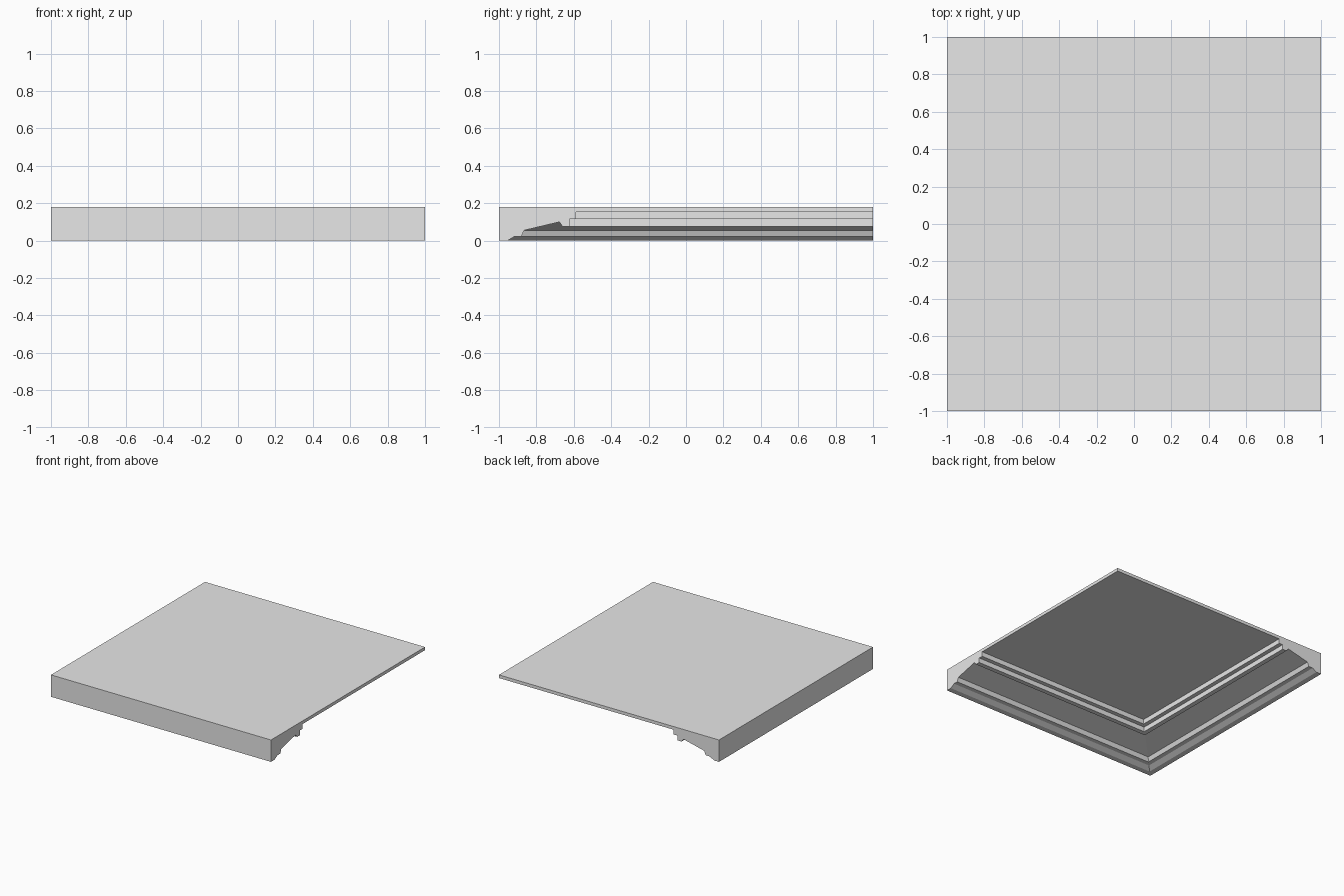
import bpy
import bmesh

cube = bpy.data.objects.get("Cube")
if cube:
    bpy.data.objects.remove(cube, do_unlink=True)

# Single grey finish
grey = bpy.data.materials.new("plain_grey")
grey.use_nodes = True
colour = (0.8, 0.8, 0.8, 1.0)
grey.diffuse_color = colour
grey.node_tree.nodes["Principled BSDF"].inputs["Base Color"].default_value = colour

# Section as (distance in from the outer face, height): stepped moulding, then thin slab
WIDTH, TOP = 2.0, 0.18
section = [
    (0, 0), (0.045, 0), (0.083, 0.022), (0.12, 0.022), (0.134, 0.055),
    (0.323, 0.1), (0.34, 0.076), (0.378, 0.076), (0.378, 0.115),
    (0.412, 0.115), (0.412, 0.154), (WIDTH, 0.154), (WIDTH, TOP), (0, TOP),
]

# Sweep along the front edge, round the mitred corner, and back along the right edge
stations = [
    lambda d: (1, d - 1),
    lambda d: (d - 1, d - 1),
    lambda d: (d - 1, 1),
]
bm = bmesh.new()
rings = [[bm.verts.new((*place(d), z)) for d, z in section] for place in stations]
count = len(section)
for a, b in zip(rings, rings[1:]):
    for i in range(count):
        j = (i + 1) % count
        bm.faces.new((a[i], a[j], b[j], b[i]))
bm.faces.new(rings[0])
bm.faces.new(rings[-1])

# Close the far slab corner, then join coplanar halves of the slab
bmesh.ops.remove_doubles(bm, verts=bm.verts, dist=0.0001)
bmesh.ops.dissolve_limit(bm, angle_limit=0.01, verts=bm.verts, edges=bm.edges)
bmesh.ops.recalc_face_normals(bm, faces=bm.faces)

mesh = bpy.data.meshes.new("corner_cornice")
bm.to_mesh(mesh)
bm.free()
mesh.materials.append(grey)
cornice = bpy.data.objects.new("corner_cornice", mesh)
bpy.context.collection.objects.link(cornice)
